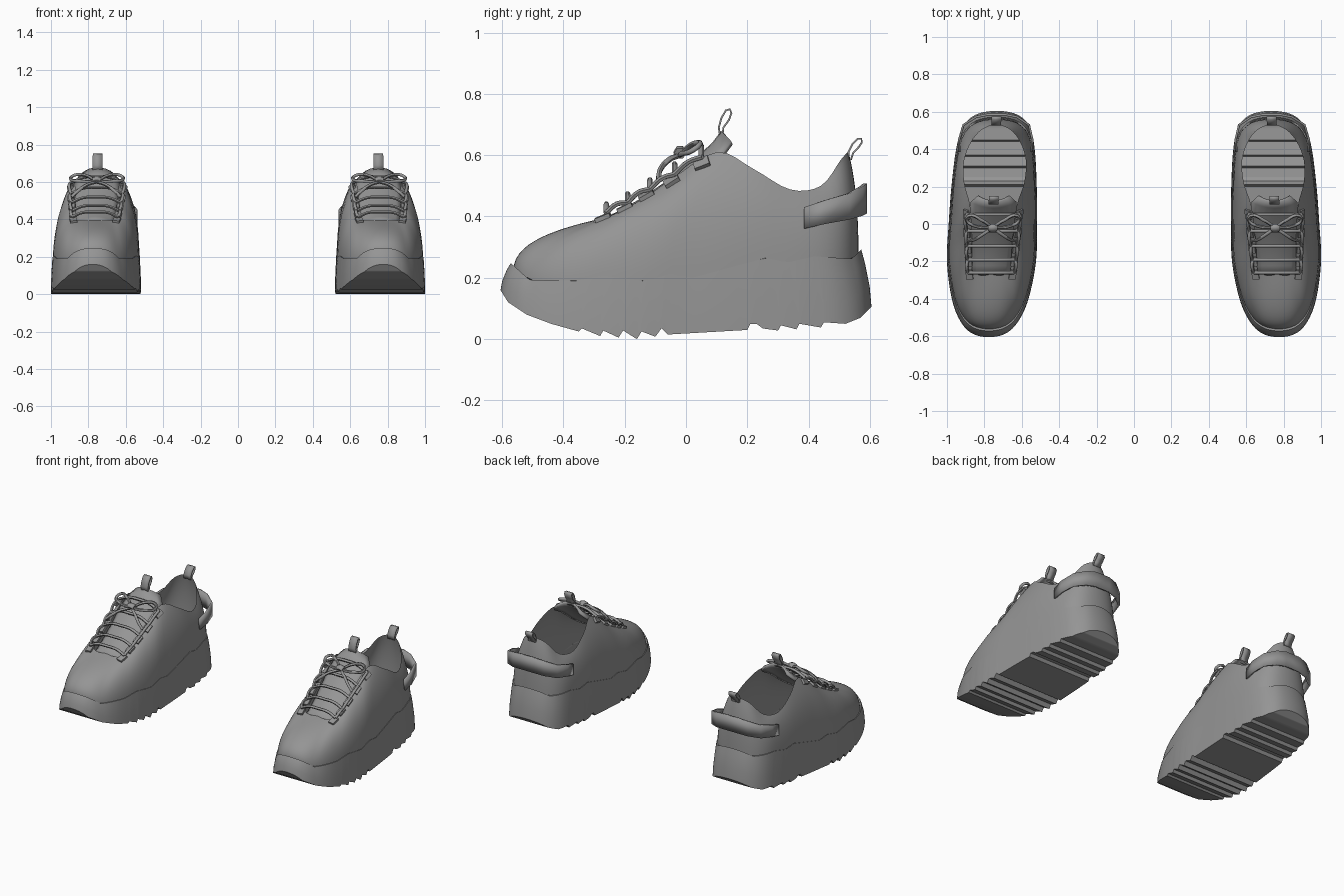
import bpy, bmesh, math
from mathutils import Vector as V

if "Cube" in bpy.data.objects:
    bpy.data.objects.remove(bpy.data.objects["Cube"])

grey = bpy.data.materials.new("shoe_grey")
grey.diffuse_color = (0.3, 0.3, 0.3, 1)
grey.use_nodes = True
grey.node_tree.nodes["Principled BSDF"].inputs["Base Color"].default_value = grey.diffuse_color


def place(p, side=1):
    """Local shoe coordinates to world, with a slight inward lean of the last."""
    return V((side * (0.755 + p[0] - 0.035 * p[1]), p[1], p[2]))


def lerp_table(table, y):
    if y <= table[0][0]:
        return table[0][1]
    for (a, za), (b, zb) in zip(table, table[1:]):
        if y <= b:
            return za + (zb - za) * (y - a) / (b - a)
    return table[-1][1]


def spline(pts, u):
    """Catmull-Rom through half-profile points, mirrored in x at both ends."""
    pts = [V(p) for p in pts]
    flip = lambda p: V((-p.x, p.y, p.z))
    ext = [flip(pts[1])] + pts + [flip(pts[-2])]
    i = min(int(u), len(pts) - 2)
    f = u - i
    a, b, c, d = ext[i:i + 4]
    return 0.5 * (2 * b + (c - a) * f + (2 * a - 5 * b + 4 * c - d) * f * f
                  + (3 * b - a - 3 * c + d) * f ** 3)


def finish(obj, angle=35):
    obj.data.materials.append(grey)
    bpy.ops.object.select_all(action='DESELECT')
    obj.select_set(True)
    bpy.context.view_layer.objects.active = obj
    bpy.ops.object.shade_smooth_by_angle(angle=math.radians(angle))


def part(name, verts, faces, thick=0):
    """Mesh for one shoe, mirrored into the pair."""
    me = bpy.data.meshes.new(name)
    me.from_pydata([place(v) for v in verts], [], faces)
    bm = bmesh.new()
    bm.from_mesh(me)
    bmesh.ops.remove_doubles(bm, verts=bm.verts, dist=1e-5)
    bmesh.ops.recalc_face_normals(bm, faces=bm.faces)
    bm.to_mesh(me)
    bm.free()
    obj = bpy.data.objects.new(name, me)
    bpy.context.collection.objects.link(obj)
    finish(obj)
    if thick:
        mod = obj.modifiers.new("thickness", 'SOLIDIFY')
        mod.thickness, mod.offset = thick, 0
    obj.modifiers.new("pair", 'MIRROR').use_mirror_merge = False
    return obj


def sheet(name, rows, thick=0, closed=False):
    n = len(rows[0])
    verts = [v for r in rows for v in r]
    faces = [(i * n + j, i * n + (j + 1) % n, (i + 1) * n + (j + 1) % n, (i + 1) * n + j)
             for i in range(len(rows) - 1) for j in range(n if closed else n - 1)]
    return part(name, verts, faces, thick)


def tubes(name, paths, radius):
    cu = bpy.data.curves.new(name, 'CURVE')
    cu.dimensions, cu.bevel_depth, cu.bevel_resolution = '3D', radius, 1
    cu.resolution_u = 5
    for path in paths:
        for side in (1, -1):
            s = cu.splines.new('BEZIER')
            s.bezier_points.add(len(path) - 1)
            for bp, p in zip(s.bezier_points, path):
                bp.co = place(p, side)
                bp.handle_left_type = bp.handle_right_type = 'AUTO'
    cu.use_fill_caps = True
    obj = bpy.data.objects.new(name, cu)
    bpy.context.collection.objects.link(obj)
    bpy.ops.object.select_all(action='DESELECT')
    obj.select_set(True)
    bpy.context.view_layer.objects.active = obj
    bpy.ops.object.convert(target='MESH')
    finish(bpy.context.view_layer.objects.active, 60)


# Plan outline of the sole (half), tread profile and wavy top line of the sole
outline = [(0, -.605, 0), (.09, -.585, 0), (.155, -.52, 0), (.205, -.4, 0), (.238, -.2, 0),
           (.236, 0, 0), (.228, .2, 0), (.21, .4, 0), (.178, .52, 0), (.11, .585, 0), (0, .605, 0)]
tread = [(-.605, .16), (-.58, .12), (-.52, .08), (-.44, .05), (-.35, .025), (-.34, .035),
         (-.28, .01), (-.27, .028), (-.22, .005), (-.205, .028), (-.16, 0), (-.145, .025),
         (-.1, .008), (-.08, .035), (-.06, .015), (.2, .03), (.21, .05), (.23, .05), (.25, .035),
         (.3, .028), (.31, .045), (.36, .032), (.37, .05), (.44, .038), (.45, .055),
         (.52, .05), (.57, .07), (.605, .105)]
welt = [(-.575, .25), (-.56, .238), (-.51, .193), (-.36, .19), (-.27, .207), (-.14, .19), (-.05, .212),
        (.02, .2), (.26, .265), (.33, .25), (.42, .27), (.54, .262), (.575, .295)]

# Platform sole: hollow shell with cross treads and a narrow lip
dense = [spline(outline, i / 8) for i in range(81)]
width = [(p.y, p.x) for p in dense]
ys = sorted({round(p.y, 4) for p in dense} | {y for y, _ in tread})
half = [(lerp_table(width, y), y) for y in ys]
loop = half + [(-x, y) for x, y in reversed(half[1:-1])]
rings = []
for k, f in ((1, 0), (.99, .35), (.965, .75), (.945, 1), (.925, 1), (.92, .97)):
    rings.append([(x * (1 - (1 - k) * .6), y * k,
                   lerp_table(tread, y) * (1 - f) + lerp_table(welt, y * k) * f) for x, y in loop])
sheet("platform_sole", rings, closed=True)
sheet("tread_bottom", [[(x, y, lerp_table(tread, y)), (-x, y, lerp_table(tread, y))]
                       for x, y in half])

# Upper: each column rises from the sole to the throat and collar edge
rim = [(0, -.27, .395), (.05, -.275, .393), (.1, -.25, .4), (.105, -.16, .445), (.11, -.05, .52),
       (.125, .1, .61), (.16, .22, .555), (.165, .34, .488), (.13, .44, .5), (.075, .505, .585),
       (0, .53, .612)]


def upper_point(u, t):
    o, r = spline(outline, u), spline(rim, u)
    b = V((o.x * .958, o.y * .93, 0))
    b.z = lerp_table(welt, b.y) - .015
    dz = r.z - b.z
    p1 = b + V((0, 0, dz * .55))
    p2 = r.lerp(b, .5)
    p2.z = r.z - .2 * dz
    s = 1 - t
    return b * s ** 3 + p1 * 3 * s * s * t + p2 * 3 * s * t * t + r * t ** 3


def mirror(p):
    return V((-p[0], p[1], p[2]))


us = [i / 4 for i in range(41)]
rows = []
for j in range(15):
    right = [upper_point(u, j / 14) for u in us]
    rows.append(right + [mirror(p) for p in reversed(right[1:-1])])
sheet("upper", rows, closed=True)

# Padded tongue
path = [(-.29, .378, .1), (-.22, .41, .1), (-.14, .455, .108), (-.05, .517, .115),
        (.04, .59, .122), (.09, .635, .12), (.12, .675, .085)]
sheet("tongue", [[(w * k / 4, y + .03 * (k / 4) ** 2 * (y > .05), z - .035 * (k / 4) ** 2)
                  for k in range(-4, 5)] for y, z, w in path], .014)

# Pull loops on the tongue and the heel
for name, loop_path in (
        ("tongue_loop", [(.112, .655), (.107, .69), (.115, .72), (.13, .746), (.143, .75),
                         (.148, .737), (.14, .715), (.122, .69), (.118, .655)]),
        ("heel_loop", [(.53, .585), (.53, .61), (.542, .635), (.56, .653), (.572, .654),
                       (.573, .641), (.56, .622), (.545, .607), (.538, .585)])):
    sheet(name, [[(-.026, y, z), (.026, y, z)] for y, z in loop_path], .006)

# Heel strap wrapped around the back
strap = [(.193, .385, .36, .43), (.196, .45, .375, .452), (.175, .53, .39, .475),
         (.11, .572, .403, .498), (.05, .584, .41, .508)]
strap = strap + [(-x, y, a, b) for x, y, a, b in reversed(strap)]
sheet("heel_strap", [[(x, y, a), (x, y, b)] for x, y, a, b in strap], .012)

# Eyelet tabs lying on the upper
verts, faces = [], []
for u in (2.3, 3.0, 3.6, 4.2, 4.8):
    c = upper_point(u, .88)
    along = (upper_point(u + .1, .88) - upper_point(u - .1, .88)).normalized()
    up = upper_point(u, .95) - upper_point(u, .8)
    up = (up - along * up.dot(along)).normalized()
    out = along.cross(up)
    if out.x < 0:
        out = -out
    for s in (1, -1):
        n = len(verts)
        for a, b, d in [(a, b, d) for a in (-1, 1) for b in (-1, 1) for d in (-1, 1)]:
            p = c + along * a * .026 + up * b * .018 + out * (d * .007 + .005)
            verts.append(p if s > 0 else mirror(p))
        faces += [tuple(n + i for i in f) for f in
                  ((0, 1, 3, 2), (4, 5, 7, 6), (0, 1, 5, 4), (2, 3, 7, 6), (0, 2, 6, 4), (1, 3, 7, 5))]
part("eyelet_tabs", verts, faces)

# Laces: double rows across the tongue, joined along the eyelets
laces, ends = [], []
for u in (2.25, 2.95, 3.6, 4.2, 4.75):
    e = upper_point(u, .92) + V((.012, 0, .016))
    ends.append(e)
    top = spline(rim, u).z + .032
    laces.append([mirror(e), (-.07, e.y, top - .004), (0, e.y, top), (.07, e.y, top - .004), e])
for i in (0, 1, 2, 3):
    a, b = ends[i], ends[i + 1]
    m = (a + b) / 2 + V((.006, 0, .012))
    laces += [[a, m, b], [mirror(a), mirror(m), mirror(b)]]
tubes("laces", laces, .009)

# Bow with two loops, two loose ends and a knot
bow = []
for s in (1, -1):
    bow.append([(0, -.02, .6), (s * .06, .02, .635), (s * .125, .045, .635), (s * .14, .02, .615),
                (s * .09, -.012, .605), (0, -.02, .6)])
    bow.append([(0, -.02, .6), (s * .05, -.055, .585), (s * .1, -.085, .55), (s * .13, -.09, .52)])
tubes("lace_bow", bow, .009)
tubes("lace_knot", [[(-.02, -.02, .605), (0, -.02, .612), (.02, -.02, .605)]], .02)
